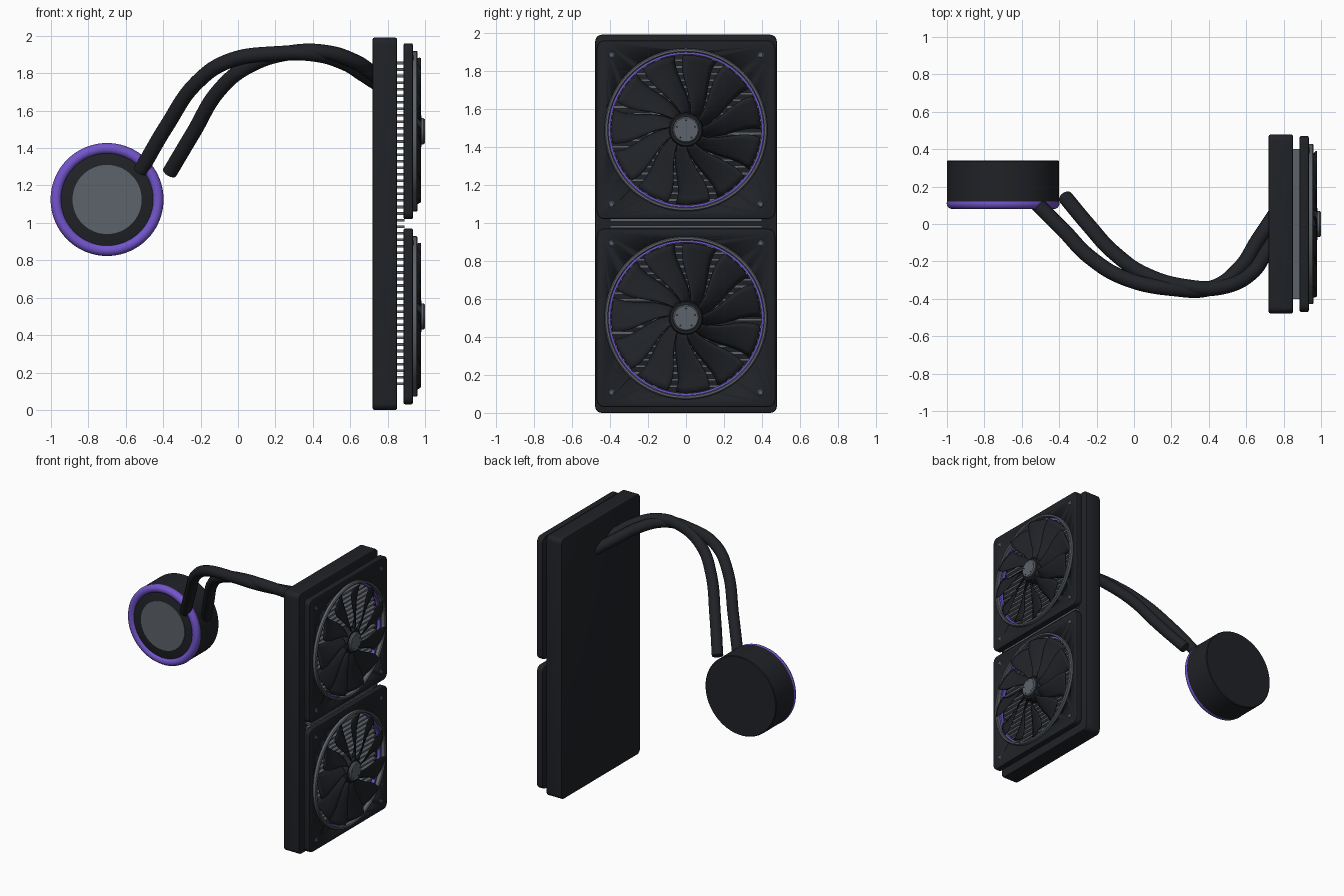
import bpy, bmesh
from math import sin, cos, pi, tau, radians
from mathutils import Matrix, Vector

if "Cube" in bpy.data.objects:
    bpy.data.objects.remove(bpy.data.objects["Cube"])


def material(name, rgb):
    m = bpy.data.materials.new(name)
    m.diffuse_color = (*rgb, 1)
    m.use_nodes = True
    m.node_tree.nodes["Principled BSDF"].inputs["Base Color"].default_value = m.diffuse_color
    return m


DARK = material("dark_plastic", (0.014, 0.016, 0.020))
GREY = material("grey_metal", (0.11, 0.125, 0.145))
PURPLE = material("purple_glow", (0.17, 0.09, 0.60))
ALONG_X = Matrix.Rotation(pi / 2, 4, 'Y')     # local z -> +x
ALONG_Y = Matrix.Rotation(pi / 2, 4, 'X')     # local z -> -y


def finish(name, bm, mat, smooth=True):
    bmesh.ops.recalc_face_normals(bm, faces=bm.faces[:])
    me = bpy.data.meshes.new(name)
    bm.to_mesh(me)
    bm.free()
    ob = bpy.data.objects.new(name, me)
    bpy.context.collection.objects.link(ob)
    me.materials.append(mat)
    if smooth:
        bpy.ops.object.select_all(action='DESELECT')
        bpy.context.view_layer.objects.active = ob
        ob.select_set(True)
        bpy.ops.object.shade_smooth_by_angle(angle=radians(35))
    return ob


def lathe(name, profile, mat, matrix, closed=False, n=64):
    """Spin (radius, height) points around local z."""
    bm = bmesh.new()
    vs = [bm.verts.new((r, 0, h)) for r, h in profile]
    es = [bm.edges.new(p) for p in zip(vs, vs[1:])]
    if closed:
        es.append(bm.edges.new((vs[-1], vs[0])))
    bmesh.ops.spin(bm, geom=vs + es, cent=(0, 0, 0), axis=(0, 0, 1), angle=tau, steps=n)
    bmesh.ops.remove_doubles(bm, verts=bm.verts[:], dist=1e-5)
    bm.transform(matrix)
    return finish(name, bm, mat)


def slab(name, x0, x1, y, z0, z1, corner, mat, edge=0.008):
    """Plate facing x with rounded corners and a small edge bevel."""
    bm = bmesh.new()
    bmesh.ops.create_cube(bm, size=1)
    bm.transform(Matrix.Translation(((x0 + x1) / 2, 0, (z0 + z1) / 2))
                 @ Matrix.Diagonal((x1 - x0, 2 * y, z1 - z0, 1)))
    long = [e for e in bm.edges if abs(e.verts[0].co.x - e.verts[1].co.x) > 0.01]
    bmesh.ops.bevel(bm, geom=long, offset=corner, segments=5, profile=0.5, affect='EDGES')
    rim = [e for e in bm.edges if abs(e.verts[0].co.x - e.verts[1].co.x) < 0.001]
    bmesh.ops.bevel(bm, geom=rim, offset=edge, segments=2, profile=0.5, affect='EDGES')
    return finish(name, bm, mat)


def tube(name, points, r):
    cu = bpy.data.curves.new(name, 'CURVE')
    cu.dimensions = '3D'
    cu.bevel_depth, cu.bevel_resolution, cu.use_fill_caps = r, 6, True
    sp = cu.splines.new('BEZIER')
    sp.bezier_points.add(len(points) - 1)
    for bp, co in zip(sp.bezier_points, points):
        bp.co = co
        bp.handle_left_type = bp.handle_right_type = 'AUTO'
    cu.materials.append(DARK)
    ob = bpy.data.objects.new(name, cu)
    bpy.context.collection.objects.link(ob)


# Radiator body and its horizontal cooling fins
slab("radiator_body", 0.72, 0.85, 0.478, 0.0, 1.99, 0.035, DARK)
bm = bmesh.new()
for i in range(50):
    bmesh.ops.create_cube(bm, size=1, matrix=Matrix.Translation((0.865, 0, 0.14 + i * 0.035))
                          @ Matrix.Diagonal((0.05, 0.8, 0.014, 1)))
finish("radiator_fins", bm, GREY, smooth=False)


def make_blades(name, zc, n=11, rows=10, cols=6):
    """Swept and pitched blades around the x axis."""
    bm = bmesh.new()
    for k in range(n):
        grid = []
        for i in range(rows + 1):
            t = i / rows
            r = 0.075 + 0.318 * t
            chord = (tau / n) * (0.95 - 0.15 * t)
            mid = k * tau / n + 0.50 * sin(t * pi / 2) - 0.12 * t * t
            row = []
            for j in range(cols + 1):
                s = j / cols
                a = mid + (s - 0.5) * chord
                x = 0.918 + 0.058 * s + 0.008 * sin(pi * s)
                row.append(bm.verts.new((x, -r * sin(a), zc + r * cos(a))))
            grid.append(row)
        for a, b in zip(grid, grid[1:]):
            for j in range(cols):
                bm.faces.new((a[j], a[j + 1], b[j + 1], b[j]))
    ob = finish(name, bm, DARK)
    mod = ob.modifiers.new("thickness", 'SOLIDIFY')
    mod.thickness, mod.offset = 0.006, 0


# Two identical fans
for label, zc in (("lower", 0.5), ("upper", 1.49)):
    at = Matrix.Translation((0, 0, zc)) @ ALONG_X
    frame = slab(f"{label}_fan_frame", 0.885, 0.935, 0.47, zc - 0.47, zc + 0.47, 0.04, DARK)
    cutter = lathe(f"{label}_fan_cutter", [(0, 0.8), (0.41, 0.8), (0.41, 1.1), (0, 1.1)],
                   DARK, at, n=96)
    cutter.hide_render = True
    cutter.hide_set(True)
    cut = frame.modifiers.new("opening", 'BOOLEAN')
    cut.object, cut.operation, cut.solver = cutter, 'DIFFERENCE', 'EXACT'

    # Raised rim and the glowing ring inside the opening
    lathe(f"{label}_fan_rim", [(0.408, 0.93), (0.408, 0.955), (0.413, 0.961), (0.423, 0.961),
                               (0.429, 0.955), (0.429, 0.93)], GREY, at, True, 96)
    lathe(f"{label}_glow_ring", [(0.397, 0.900), (0.397, 0.925), (0.411, 0.925),
                                 (0.411, 0.900)], PURPLE, at, True, 96)

    # Rotor
    make_blades(f"{label}_fan_blades", zc)
    lathe(f"{label}_fan_hub", [(0, 0.892), (0.09, 0.892), (0.09, 0.972), (0.083, 0.982),
                               (0, 0.982)], DARK, at)
    lathe(f"{label}_hub_cap", [(0, 0.975), (0.07, 0.975), (0.07, 0.992), (0.063, 1.0),
                               (0, 1.0)], GREY, at)
    for k in range(5):
        a = k * tau / 5
        lathe(f"{label}_hub_stud_{k}", [(0, 0.99), (0.005, 0.99), (0.005, 1.001), (0, 1.001)], DARK,
              Matrix.Translation((0, 0.05 * sin(a), 0.05 * cos(a))) @ at, n=12)

    # Corner screws
    for sy in (-1, 1):
        for sz in (-1, 1):
            lathe(f"{label}_screw", [(0, 0.925), (0.016, 0.925), (0.016, 0.936),
                                     (0.011, 0.940), (0, 0.940)], GREY,
                  Matrix.Translation((0, sy * 0.393, sz * 0.393)) @ at, n=20)

# Round pump block with purple ring and grey face (heights run along -y)
pump = Matrix.Translation((-0.7, 0, 1.125)) @ ALONG_Y
lathe("pump_body", [(0, -0.34), (0.295, -0.34), (0.30, -0.335), (0.30, -0.11), (0.27, -0.095),
                    (0, -0.095)], DARK, pump, n=96)
lathe("pump_ring", [(0.272 + 0.03 * cos(i * tau / 16), -0.11 + 0.03 * sin(i * tau / 16))
                    for i in range(16)], PURPLE, pump, True, 96)
lathe("pump_face", [(0, -0.10), (0.185, -0.10), (0.185, -0.09), (0, -0.09)], GREY, pump)

# Two coolant hoses arching from the pump to the radiator
tube("hose_left", [(-0.52, 0.11, 1.28), (-0.38, -0.03, 1.52), (-0.22, -0.19, 1.75),
                   (-0.05, -0.29, 1.865), (0.2, -0.345, 1.905), (0.42, -0.34, 1.90),
                   (0.57, -0.23, 1.855), (0.66, -0.09, 1.80), (0.76, 0.06, 1.735)], 0.04)
tube("hose_right", [(-0.365, 0.14, 1.27), (-0.24, -0.01, 1.48), (-0.1, -0.16, 1.71),
                    (0.06, -0.27, 1.84), (0.28, -0.335, 1.91), (0.48, -0.335, 1.91),
                    (0.63, -0.26, 1.86), (0.70, -0.16, 1.815), (0.77, -0.05, 1.76)], 0.04)
